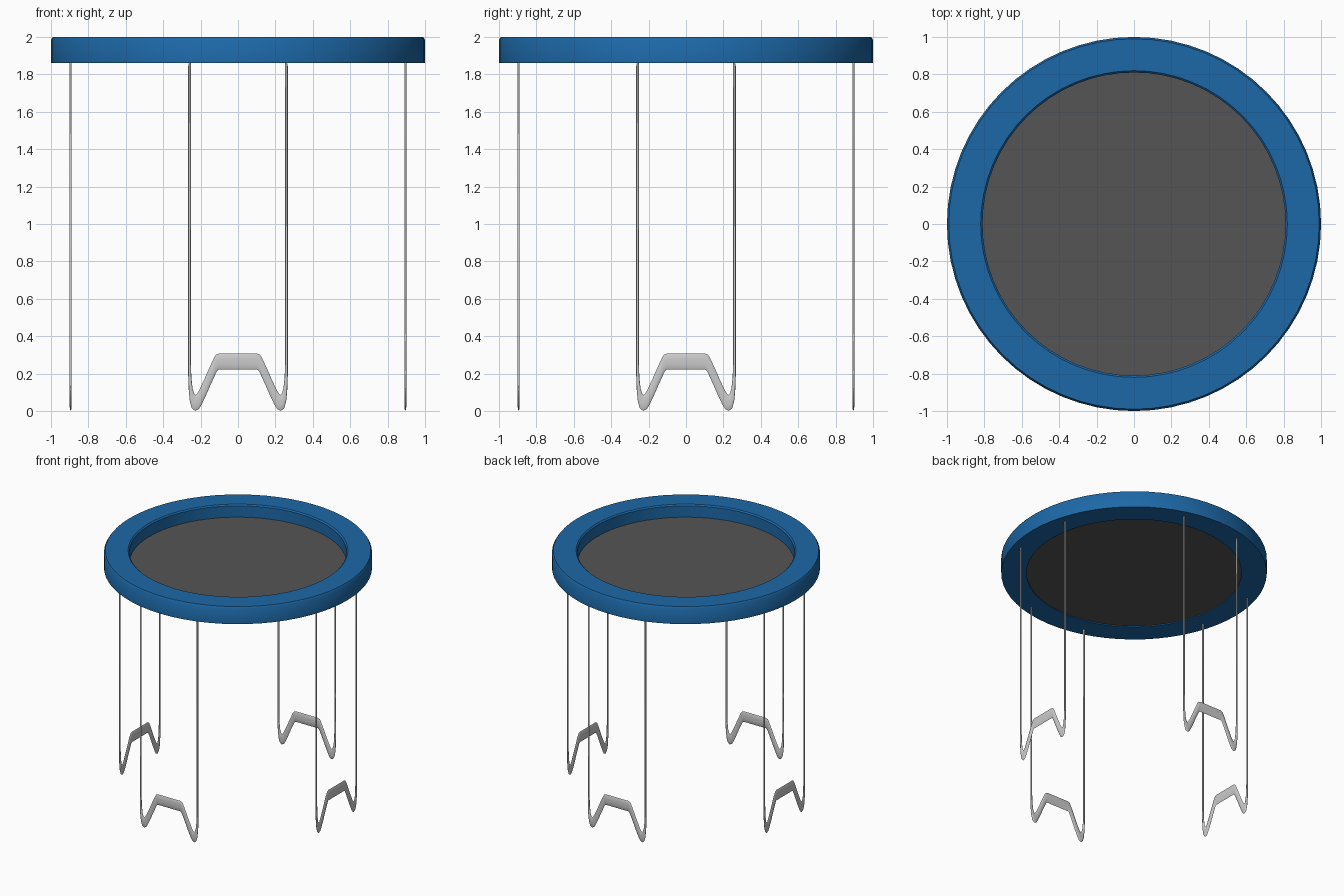
import bpy, bmesh, math
from mathutils import Vector

if "Cube" in bpy.data.objects:
    bpy.data.objects.remove(bpy.data.objects["Cube"])


def make_object(name, bm, angle=35):
    bmesh.ops.recalc_face_normals(bm, faces=bm.faces)
    mesh = bpy.data.meshes.new(name)
    bm.to_mesh(mesh)
    bm.free()
    obj = bpy.data.objects.new(name, mesh)
    bpy.context.collection.objects.link(obj)
    bpy.ops.object.select_all(action='DESELECT')
    obj.select_set(True)
    bpy.context.view_layer.objects.active = obj
    bpy.ops.object.shade_smooth_by_angle(angle=math.radians(angle))
    return obj


def bridge(bm, rings, closed):
    """Skin a list of vertex loops with quads."""
    pairs = list(zip(rings, rings[1:] + rings[:1])) if closed else list(zip(rings, rings[1:]))
    for a, b in pairs:
        for i in range(len(a)):
            j = (i + 1) % len(a)
            bm.faces.new((a[i], a[j], b[j], b[i]))


# Padded rim: closed (radius, height) profile turned around z
def build_rim(sides=64):
    profile = [(0.81, 1.86), (1.0, 1.86), (1.0, 1.985), (0.99, 2.0),
               (0.82, 2.0), (0.81, 1.99)]
    bm = bmesh.new()
    rings = []
    for r, z in profile:
        rings.append([bm.verts.new((r * math.cos(a), r * math.sin(a), z))
                      for a in (math.tau * i / sides for i in range(sides))])
    bridge(bm, rings, True)
    rim = make_object("padded_rim", bm)
    blue = bpy.data.materials.new("rim_blue")
    blue.diffuse_color = (0.012, 0.14, 0.39, 1)
    blue.use_nodes = True
    blue.node_tree.nodes["Principled BSDF"].inputs["Base Color"].default_value = blue.diffuse_color
    rim.data.materials.append(blue)


# Jumping mat: thin disc recessed in the rim
def build_mat():
    bm = bmesh.new()
    bmesh.ops.create_cone(bm, cap_ends=True, segments=64,
                          radius1=0.812, radius2=0.812, depth=0.03)
    mat = make_object("jumping_mat", bm)
    mat.location.z = 1.882
    grey = bpy.data.materials.new("mat_grey")
    grey.diffuse_color = (0.09, 0.09, 0.09, 1)
    grey.use_nodes = True
    grey.node_tree.nodes["Principled BSDF"].inputs["Base Color"].default_value = grey.diffuse_color
    mat.data.materials.append(grey)


# Leg: flat strip swept down, through a foot bend, across and up again
def build_leg(name, turn):
    half = [(-0.259, 1.88), (-0.259, 0.42), (-0.259, 0.22), (-0.256, 0.14),
            (-0.25, 0.085), (-0.241, 0.055), (-0.228, 0.043), (-0.214, 0.052),
            (-0.2, 0.075), (-0.175, 0.128), (-0.15, 0.185), (-0.122, 0.246),
            (-0.113, 0.26), (-0.1, 0.265)]
    path = [Vector(p) for p in half + [(-x, z) for x, z in reversed(half)]]
    bm = bmesh.new()
    rings = []
    for i, p in enumerate(path):
        t = (path[min(i + 1, len(path) - 1)] - path[max(i - 1, 0)]).normalized()
        n = Vector((-t.y, t.x))
        if n.y < 0:
            n = -n
        ring = []
        for k in range(10):
            a = math.tau * k / 10 + math.tau / 20
            x = p.x + n.x * 0.007 * math.sin(a)
            z = p.y + (n.y * 0.007 + 0.036) * math.sin(a)
            ring.append(bm.verts.new((x, -0.895 + 0.006 * math.cos(a), z)))
        rings.append(ring)
    bridge(bm, rings, False)
    bm.faces.new(rings[0])
    bm.faces.new(rings[-1])
    leg = make_object(name, bm, 50)
    leg.rotation_euler.z = turn


build_rim()
build_mat()
for i, side in enumerate(("front", "right", "back", "left")):
    build_leg(side + "_leg", i * math.pi / 2)
